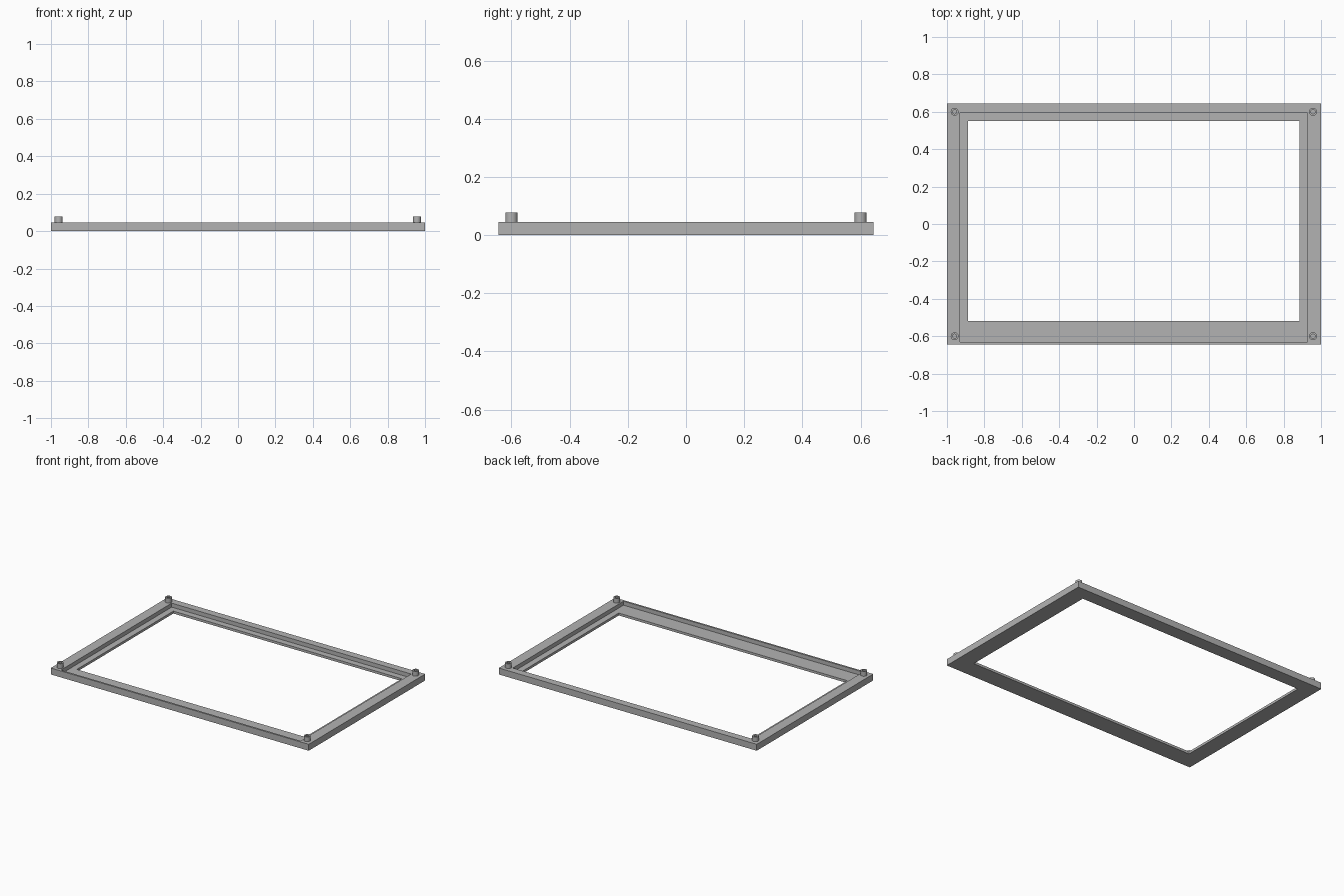
import bpy, bmesh, math

cube = bpy.data.objects.get("Cube")
if cube:
    bpy.data.objects.remove(cube, do_unlink=True)

grey = bpy.data.materials.new("plain grey")
grey.use_nodes = True
colour = (0.45, 0.45, 0.45, 1)
grey.diffuse_color = colour
grey.node_tree.nodes["Principled BSDF"].inputs["Base Color"].default_value = colour


def rectangle(x0, x1, y0, y1, z):
    return [(x0, y0, z), (x1, y0, z), (x1, y1, z), (x0, y1, z)]


def circle(radius, z, sides=32):
    angles = [2 * math.pi * i / sides for i in range(sides)]
    return [(radius * math.cos(a), radius * math.sin(a), z) for a in angles]


def closed_ring(name, loops):
    """Join each loop to the next, and the last to the first."""
    bm = bmesh.new()
    rows = [[bm.verts.new(p) for p in loop] for loop in loops]
    for k, row in enumerate(rows):
        above = rows[(k + 1) % len(rows)]
        for i in range(len(row)):
            j = (i + 1) % len(row)
            bm.faces.new((row[i], row[j], above[j], above[i]))
    bmesh.ops.recalc_face_normals(bm, faces=bm.faces)
    mesh = bpy.data.meshes.new(name)
    bm.to_mesh(mesh)
    bm.free()
    mesh.materials.append(grey)
    obj = bpy.data.objects.new(name, mesh)
    bpy.context.collection.objects.link(obj)
    return obj


# Frame with a stepped ledge around an off-centre opening
top, ledge = 0.045, 0.017
outer = (-1, 1, -0.645, 0.645)
recess = (-0.93, 0.927, -0.632, 0.594)
opening = (-0.887, 0.884, -0.518, 0.551)
closed_ring("frame", [
    rectangle(*outer, 0), rectangle(*outer, top),
    rectangle(*recess, top), rectangle(*recess, ledge),
    rectangle(*opening, ledge), rectangle(*opening, 0)])

# Hollow corner pegs, sunk slightly into the frame
for x, side in ((-0.959, "right"), (0.957, "left")):
    for y, end in ((-0.6, "front"), (0.6, "back")):
        peg = closed_ring(f"{end}_{side}_peg", [
            circle(0.021, top - 0.005), circle(0.021, 0.078),
            circle(0.011, 0.078), circle(0.011, top - 0.005)])
        peg.location = (x, y, 0)
        bpy.ops.object.select_all(action="DESELECT")
        peg.select_set(True)
        bpy.context.view_layer.objects.active = peg
        bpy.ops.object.shade_smooth_by_angle(angle=math.radians(30))
